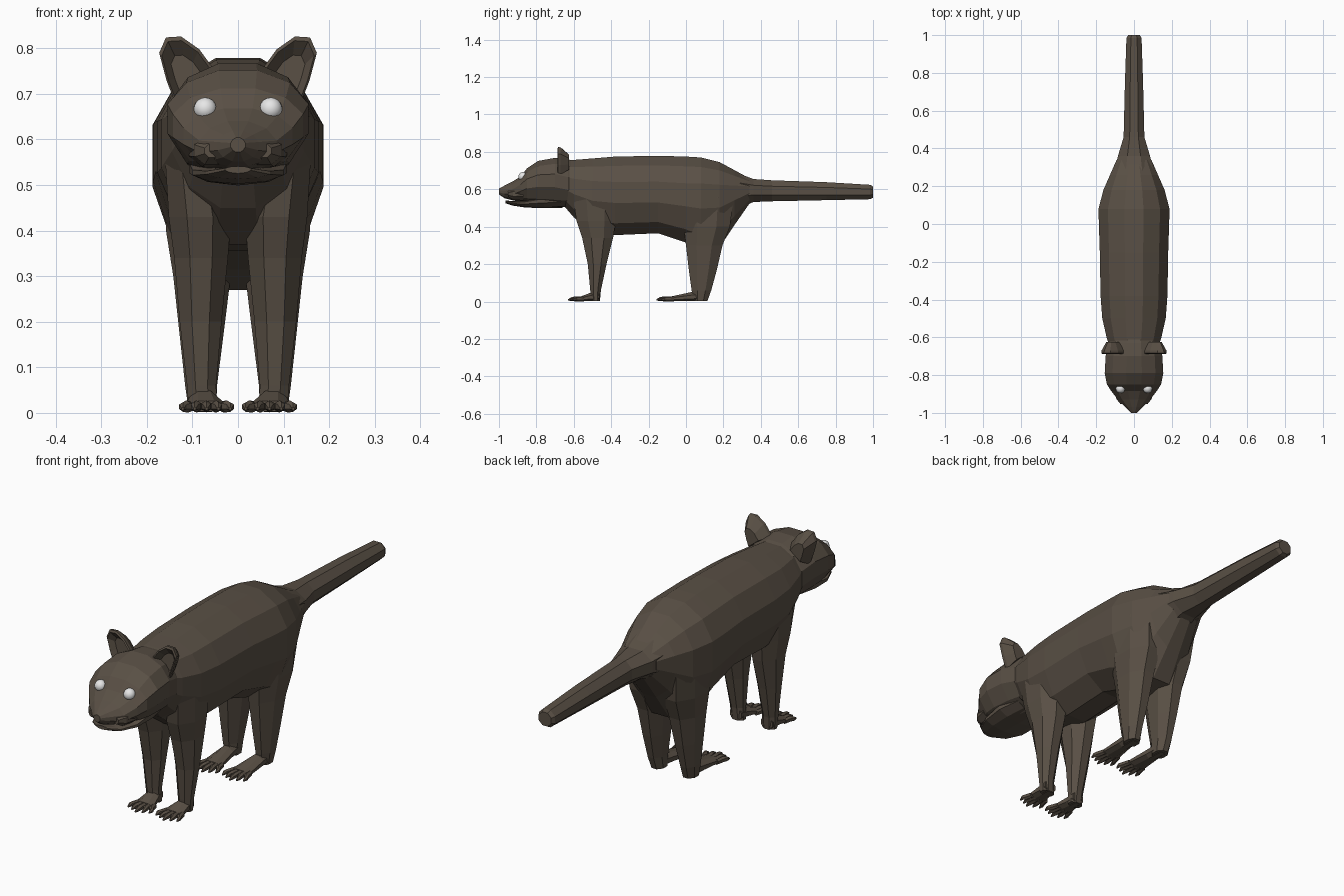
import bpy, bmesh, math
from mathutils import Vector


def material(name, col):
    m = bpy.data.materials.new(name)
    m.diffuse_color = (*col, 1)
    return m


FUR = material("dark brown fur", (0.100, 0.079, 0.059))
WHITE = material("eye white", (0.80, 0.80, 0.80))


def loft(name, tubes, mirror=False, mat=FUR):
    """Skin one or more tubes (lists of rings) into a flat-faced object."""
    bm = bmesh.new()
    for side in ((1, -1) if mirror else (1,)):
        for rings in tubes:
            vs = [[bm.verts.new((p[0] * side, p[1], p[2])) for p in r] for r in rings]
            n = len(vs[0])
            for a, b in zip(vs, vs[1:]):
                for i in range(n):
                    j = (i + 1) % n
                    bm.faces.new((a[i], a[j], b[j], b[i]))
            bm.faces.new(vs[0])
            bm.faces.new(vs[-1])
    bmesh.ops.recalc_face_normals(bm, faces=bm.faces)
    me = bpy.data.meshes.new(name)
    bm.to_mesh(me)
    bm.free()
    me.materials.append(mat)
    ob = bpy.data.objects.new(name, me)
    bpy.context.collection.objects.link(ob)
    return ob


def unit_ring(n):
    """Unit polygon with flat sides on the axes, touching +-1 on both."""
    k = math.cos(math.pi / n)
    angs = [2 * math.pi * (i + 0.5) / n for i in range(n)]
    return [(math.cos(a) / k, math.sin(a) / k) for a in angs]


def section(y, w, zb, zm, zt, x=0, n=12):
    """Cross-section across y: half width w, bottom, widest height, top."""
    return [Vector((x + w * c, y, zm + s * ((zt - zm) if s > 0 else (zm - zb))))
            for c, s in unit_ring(n)]


def slab(z, x0, x1, y0, y1, n=8):
    """Horizontal cross-section of a leg."""
    return [Vector(((x0 + x1) / 2 + c * (x1 - x0) / 2, (y0 + y1) / 2 + s * (y1 - y0) / 2, z))
            for c, s in unit_ring(n)]


# trunk and tail
loft("body_and_tail", [[section(*r) for r in (
    (-0.66, .125, .52, .64, .750),
    (-0.60, .145, .45, .62, .757),
    (-0.50, .168, .37, .60, .765),
    (-0.38, .177, .355, .59, .775),
    (-0.15, .181, .365, .59, .779),
    (0.00, .186, .315, .58, .775),
    (0.08, .188, .270, .58, .770),
    (0.18, .162, .290, .58, .745),
    (0.26, .127, .410, .59, .702),
    (0.34, .092, .525, .60, .658))],
    [section(*r, n=8) for r in (
        (0.28, .105, .50, .60, .685),
        (0.36, .085, .532, .598, .655),
        (0.46, .055, .536, .594, .648),
        (0.75, .048, .542, .590, .638),
        (0.985, .040, .547, .585, .624),
        (1.00, .031, .555, .585, .615))]])

# head with muzzle
loft("head", [[section(*r) for r in (
    (-1.00, .016, .572, .588, .604),
    (-0.97, .045, .552, .585, .620),
    (-0.93, .085, .542, .582, .640),
    (-0.885, .120, .533, .610, .668),
    (-0.85, .143, .522, .635, .712),
    (-0.79, .155, .512, .650, .752),
    (-0.70, .150, .505, .650, .768),
    (-0.63, .138, .505, .630, .760),
    (-0.57, .110, .540, .630, .745))]])

# lower jaw, slightly apart from the muzzle
loft("lower_jaw", [[section(*r, n=10) for r in (
    (-0.965, .028, .526, .535, .541),
    (-0.93, .070, .514, .528, .536),
    (-0.86, .100, .504, .530, .540),
    (-0.76, .108, .501, .540, .570),
    (-0.66, .090, .503, .545, .580))]])

# nostril pads on both sides of the muzzle
loft("cheek_pad", [[section(*r, x=.058, n=8) for r in (
    (-0.952, .015, .560, .575, .590),
    (-0.925, .036, .545, .575, .606),
    (-0.87, .050, .540, .580, .615))]], mirror=True)

# ears: dished plates thickening towards the base
outline = [(.050, .750), (.085, .798), (.125, .826), (.158, .824),
           (.173, .790), (.157, .730), (.138, .680)]


def ear_ring(scale, y, cx=.115, cz=.735):
    return [Vector((cx + (x - cx) * scale, y, cz + (z - cz) * scale)) for x, z in outline]


loft("ear", [[ear_ring(.55, -.662), ear_ring(.9, -.688), ear_ring(1, -.684),
              ear_ring(.98, -.670), ear_ring(.55, -.625)]], mirror=True)

# eyes
for s, label in ((1, "left"), (-1, "right")):
    bpy.ops.mesh.primitive_uv_sphere_add(segments=20, ring_count=12, radius=.025,
                                         location=(s * .072, -.871, .667))
    eye = bpy.context.object
    eye.name = label + "_eye"
    eye.data.materials.append(WHITE)
    bpy.ops.object.shade_smooth()

# legs
loft("front_legs", [[slab(*r) for r in (
    (.56, .04, .160, -.605, -.36),
    (.43, .015, .152, -.585, -.375),
    (.34, .022, .140, -.555, -.390),
    (.20, .036, .128, -.525, -.425),
    (.06, .048, .112, -.512, -.455),
    (.004, .046, .108, -.505, -.460))]], mirror=True)
loft("hind_legs", [[slab(*r) for r in (
    (.56, .04, .165, -.03, .255),
    (.40, .008, .158, -.012, .235),
    (.30, .016, .142, .000, .195),
    (.17, .032, .128, .015, .165),
    (.06, .046, .116, .030, .135),
    (.004, .048, .108, .040, .115))]], mirror=True)


def paw(name, heel, ball, tip):
    """Flat sole plus five fanned toes ending in hooked claws."""
    mid = heel + (ball - heel) * .4
    tubes = [[section(heel, .028, .002, .03, .055, x=.077, n=8),
              section(mid, .032, .002, .022, .050, x=.075, n=8),
              section(ball, .044, .003, .014, .026, x=.070, n=8)]]
    for i in range(-2, 3):
        x0, x1 = .070 + i * .018, .069 + i * .026
        end = tip + abs(i) * .012
        start = ball + .02
        knuckle = start + (end - start) * .55
        tubes.append([section(start, .010, .003, .013, .024, x=x0, n=6),
                      section(knuckle, .0105, .003, .015, .026, x=(x0 + x1) / 2, n=6),
                      section(end + .018, .008, .004, .014, .022, x=x1, n=6),
                      section(end, .003, .006, .009, .012, x=x1, n=6)])
    loft(name, tubes, mirror=True)


paw("front_paws", -.462, -.565, -.630)
paw("hind_paws", .100, -.085, -.158)
